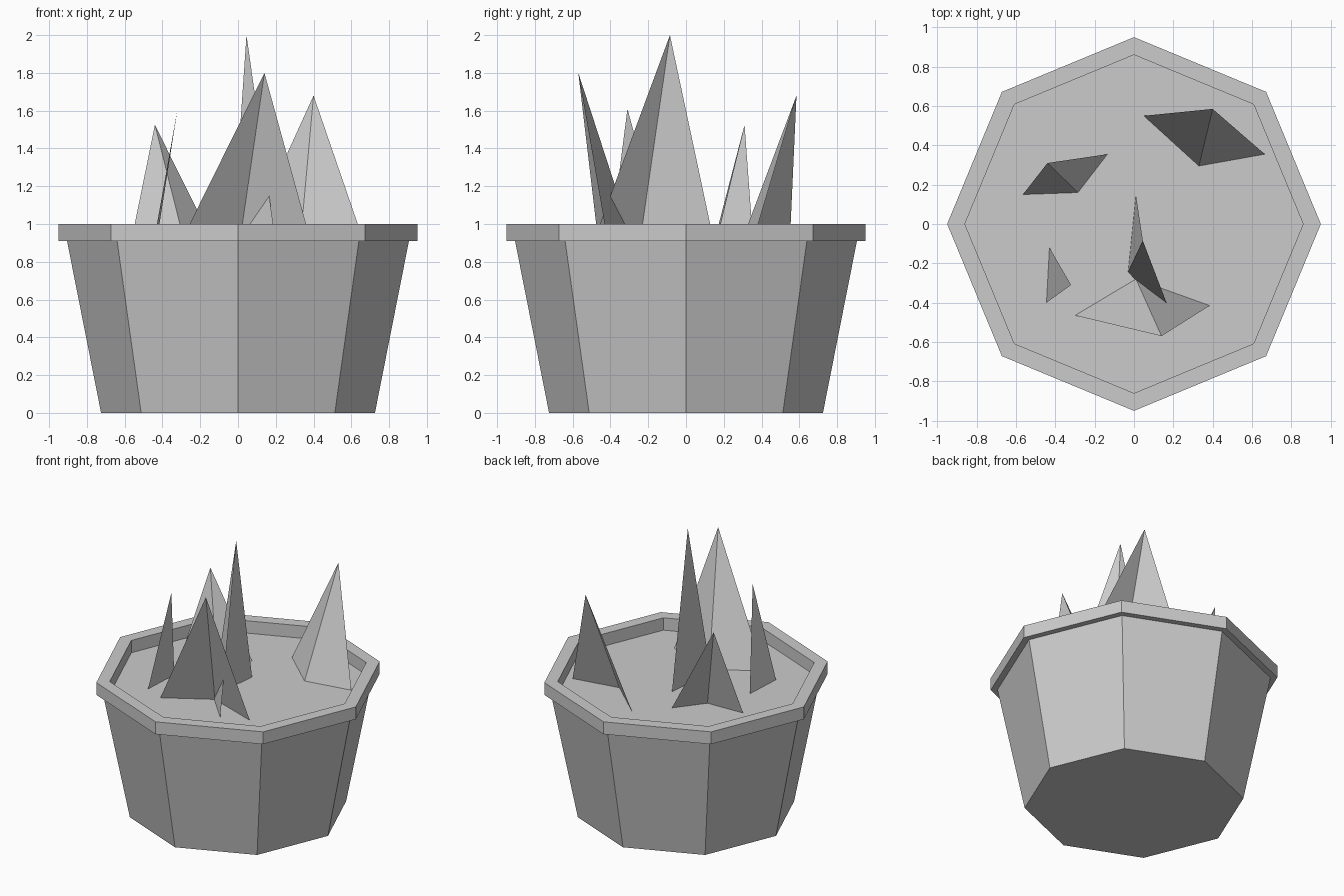
import bpy
from math import cos, sin, pi

if "Cube" in bpy.data.objects:
    bpy.data.objects.remove(bpy.data.objects["Cube"])

SIDES = 8
SOIL_Z = 0.91


def add_mesh(name, verts, faces):
    mesh = bpy.data.meshes.new(name)
    mesh.from_pydata(verts, [], faces)
    mesh.update()
    obj = bpy.data.objects.new(name, mesh)
    bpy.context.collection.objects.link(obj)
    return obj


def ring(radius, z):
    return [(radius * cos(2 * pi * i / SIDES), radius * sin(2 * pi * i / SIDES), z)
            for i in range(SIDES)]


def lathe(name, profile, cap_bottom=False):
    verts = [v for r, z in profile for v in ring(r, z)]
    faces = []
    for k in range(len(profile) - 1):
        for i in range(SIDES):
            j = (i + 1) % SIDES
            a, b = k * SIDES, (k + 1) * SIDES
            faces.append((a + i, a + j, b + j, b + i))
    if cap_bottom:
        faces.append(tuple(reversed(range(SIDES))))
    return add_mesh(name, verts, faces)


# Tapered octagonal pot with an overhanging rim
lathe("pot", [(0.725, 0), (0.905, SOIL_Z), (0.95, SOIL_Z), (0.95, 1.0),
              (0.86, 1.0), (0.86, SOIL_Z)], cap_bottom=True)

# Soil surface inside the rim
add_mesh("soil", ring(0.86, SOIL_Z), [tuple(range(SIDES))])


# Pointed leaves: a tip and base points on the soil, folded along the middle
def leaf(name, tip, base):
    verts = [tip] + [(x, y, SOIL_Z) for x, y in base]
    add_mesh(name, verts, [(0, i, i + 1) for i in range(1, len(base))])


leaf("leaf_back_right", (0.40, 0.585, 1.68), [(0.05, 0.55), (0.33, 0.295), (0.665, 0.355)])
leaf("leaf_front", (0.14, -0.57, 1.80), [(0.385, -0.415), (0.01, -0.28), (-0.30, -0.465)][::-1])
leaf("leaf_back_left", (-0.44, 0.31, 1.525), [(-0.565, 0.15), (-0.285, 0.16), (-0.135, 0.355)])
leaf("leaf_front_left", (-0.32, -0.31, 1.61), [(-0.43, -0.12), (-0.445, -0.40)])
leaf("leaf_centre", (0.045, -0.085, 2.0), [(0.01, 0.147), (-0.03, -0.243), (0.199, -0.489)])
